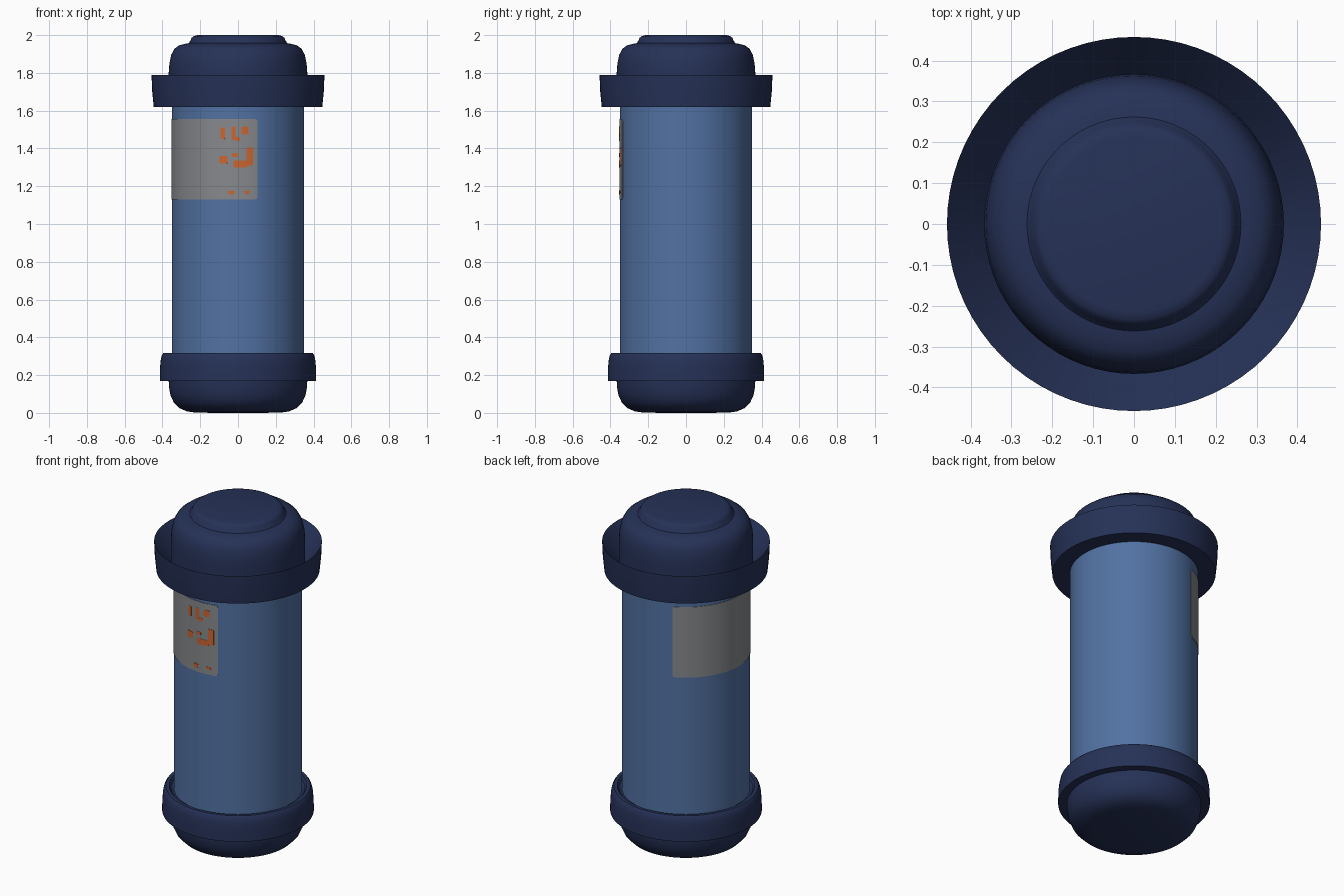
import bpy, bmesh, math

if "Cube" in bpy.data.objects:
    bpy.data.objects.remove(bpy.data.objects["Cube"])

SEG = 72


def material(name, rgb):
    m = bpy.data.materials.new(name)
    m.diffuse_color = (*rgb, 1)
    m.use_nodes = True
    m.node_tree.nodes["Principled BSDF"].inputs["Base Color"].default_value = m.diffuse_color
    return m


NAVY = material("navy", (0.019, 0.031, 0.095))
BLUE = material("steel blue", (0.084, 0.168, 0.365))
GREY = material("label grey", (0.24, 0.25, 0.265))
ORANGE = material("orange", (0.60, 0.13, 0.03))


def finish(name, bm, mat):
    bmesh.ops.recalc_face_normals(bm, faces=bm.faces)
    mesh = bpy.data.meshes.new(name)
    bm.to_mesh(mesh)
    bm.free()
    mesh.materials.append(mat)
    ob = bpy.data.objects.new(name, mesh)
    bpy.context.collection.objects.link(ob)
    bpy.ops.object.select_all(action='DESELECT')
    ob.select_set(True)
    bpy.context.view_layer.objects.active = ob
    bpy.ops.object.shade_smooth_by_angle(angle=math.radians(35))
    return ob


def lathe(name, profile, mat, closed=False):
    """Spin a (radius, z) profile about the z axis."""
    bm = bmesh.new()
    rings = []
    for r, z in profile:
        if r == 0:
            rings.append([bm.verts.new((0, 0, z))] * SEG)
        else:
            rings.append([bm.verts.new((r * math.cos(2 * math.pi * i / SEG),
                                        r * math.sin(2 * math.pi * i / SEG), z))
                          for i in range(SEG)])
    pairs = list(zip(rings, rings[1:]))
    if closed:
        pairs.append((rings[-1], rings[0]))
    for a, b in pairs:
        for i in range(SEG):
            j = (i + 1) % SEG
            quad = list(dict.fromkeys((a[i], a[j], b[j], b[i])))
            bm.faces.new(quad)
    return finish(name, bm, mat)


def wrap_plate(name, a0, a1, z0, z1, r_in, r_out, corner, mat):
    """Thin plate with rounded corners wrapped round the tube (angles in radians)."""
    bm = bmesh.new()
    width = (a1 - a0) * r_out
    dist = [corner * k / 4 for k in range(4)]
    n = max(2, int(width / 0.025))
    dist += [corner + (width - 2 * corner) * k / n for k in range(n + 1)]
    dist += [width - corner * k / 4 for k in (3, 2, 1, 0)]
    cols = []
    for d in dist:
        e = max(0, corner - min(d, width - d))
        inset = corner - math.sqrt(max(0, corner ** 2 - e ** 2))
        a = a0 + d / r_out
        cols.append([bm.verts.new((r * math.cos(a), r * math.sin(a), z))
                     for r, z in ((r_in, z0 + inset), (r_out, z0 + inset),
                                  (r_out, z1 - inset), (r_in, z1 - inset))])
    for p, q in zip(cols, cols[1:]):
        for k in range(4):
            m = (k + 1) % 4
            bm.faces.new((p[k], q[k], q[m], p[m]))
    bm.faces.new(cols[0])
    bm.faces.new(cols[-1])
    return finish(name, bm, mat)


# Main tube
lathe("tube_body", [(0, 0.2), (0.35, 0.2), (0.35, 1.7), (0, 1.7)], BLUE)

# Rounded foot
lathe("bottom_cap", [(0, 0), (0.22, 0.001), (0.27, 0.008), (0.31, 0.025), (0.34, 0.055),
                     (0.358, 0.095), (0.366, 0.14), (0.368, 0.22), (0, 0.22)], NAVY)

# Lower collar
lathe("lower_collar", [(0.345, 0.17), (0.414, 0.17), (0.413, 0.24), (0.409, 0.28),
                       (0.403, 0.307), (0.394, 0.318), (0.375, 0.318), (0.365, 0.305),
                       (0.345, 0.30)], NAVY, closed=True)

# Upper collar with an inward sloping rim
lathe("upper_collar", [(0.345, 1.62), (0.446, 1.62), (0.454, 1.70), (0.458, 1.79),
                       (0.367, 1.68), (0.345, 1.68)], NAVY, closed=True)

# Domed lid with a raised centre disc
lathe("lid", [(0, 1.66), (0.367, 1.66), (0.367, 1.80), (0.363, 1.85), (0.354, 1.895),
              (0.337, 1.927), (0.312, 1.946), (0.28, 1.954), (0.262, 1.957),
              (0.253, 1.968), (0.246, 1.985), (0.235, 1.995), (0.215, 2.0), (0, 2.0)], NAVY)

# Label wrapped round the left side
wrap_plate("label", math.radians(113), math.radians(287), 1.13, 1.555,
           0.348, 0.353, 0.015, GREY)

# Abstract painted flecks on the label: x0, x1, z0, z1 as seen from the front
FLECKS = [(-0.092, -0.068, 1.45, 1.51), (-0.035, -0.012, 1.445, 1.515),
          (-0.015, 0.012, 1.44, 1.46), (0.018, 0.055, 1.475, 1.515),
          (-0.098, -0.055, 1.32, 1.36), (0.046, 0.08, 1.31, 1.405),
          (-0.025, 0.05, 1.30, 1.335), (-0.033, 0.0, 1.355, 1.375),
          (-0.05, -0.02, 1.155, 1.178), (0.035, 0.062, 1.16, 1.177)]
for i, (x0, x1, z0, z1) in enumerate(FLECKS):
    ang = [-math.acos(x / 0.354) for x in (x0, x1)]
    wrap_plate(f"label_fleck_{i + 1}", ang[0], ang[1], z0, z1, 0.351, 0.3545, 0.006, ORANGE)
